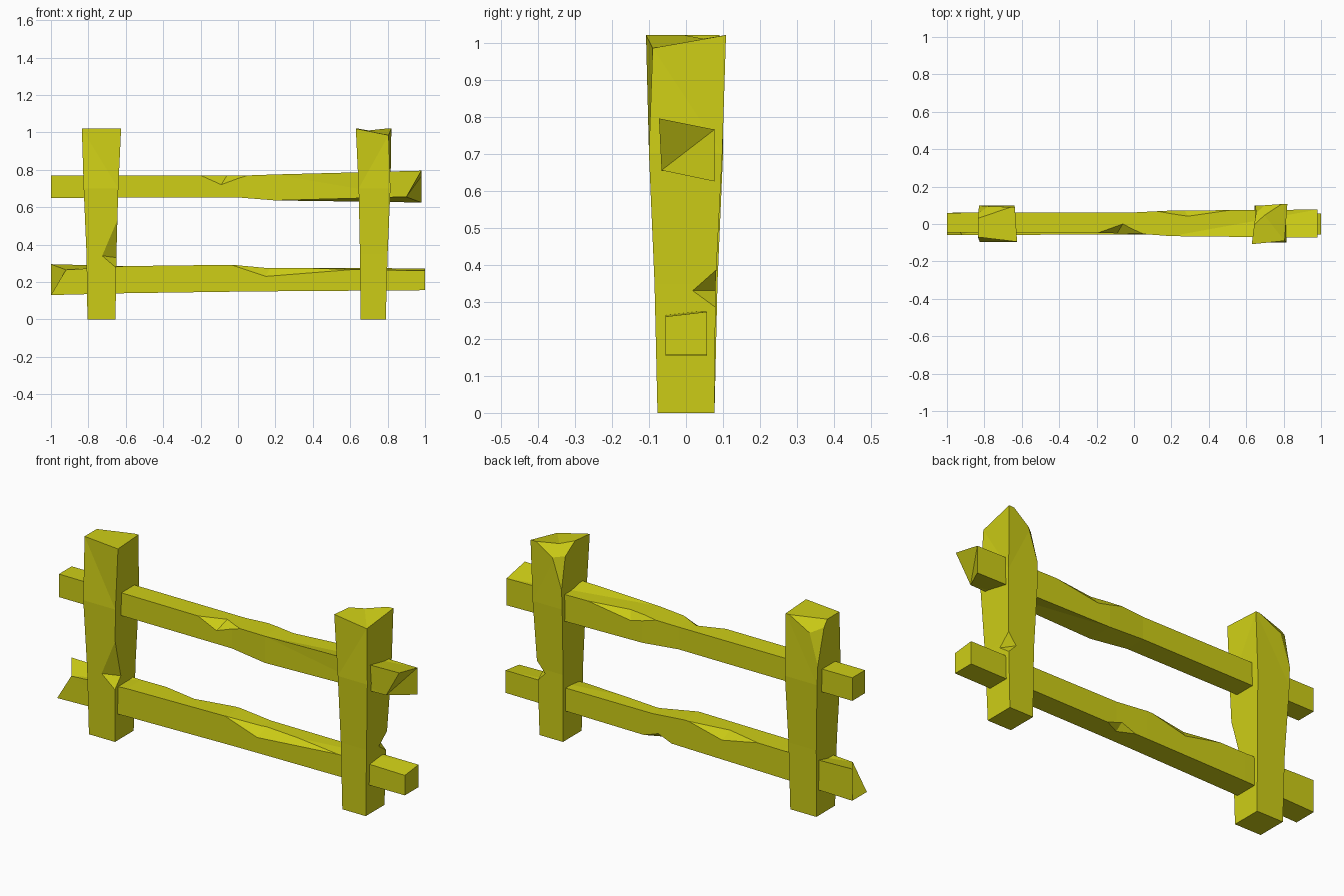
import bpy, bmesh
from mathutils import Vector

if "Cube" in bpy.data.objects:
    bpy.data.objects.remove(bpy.data.objects["Cube"])

mat = bpy.data.materials.new("yellow_wood")
mat.diffuse_color = (0.62, 0.62, 0.008, 1)
mat.use_nodes = True
mat.node_tree.nodes["Principled BSDF"].inputs["Base Color"].default_value = mat.diffuse_color


def make_object(name, bm):
    bmesh.ops.recalc_face_normals(bm, faces=bm.faces[:])
    mesh = bpy.data.meshes.new(name)
    bm.to_mesh(mesh)
    bm.free()
    mesh.materials.append(mat)
    ob = bpy.data.objects.new(name, mesh)
    bpy.context.collection.objects.link(ob)
    return ob


def loft(stations, axis, moved):
    """Four-sided beam; a station is (position, a0, a1, b0, b1).
    moved replaces single corners: {(station, corner): point}."""
    bm = bmesh.new()
    rings = []
    for i, (p, a0, a1, b0, b1) in enumerate(stations):
        ring = []
        for c, (a, b) in enumerate(((a0, b0), (a1, b0), (a1, b1), (a0, b1))):
            co = (a, b, p) if axis == 'Z' else (p, a, b)
            ring.append(bm.verts.new(moved.get((i, c), co)))
        rings.append(ring)
    for r, s in zip(rings, rings[1:]):
        for c in range(4):
            d = (c + 1) % 4
            bm.faces.new((r[c], r[d], s[d], s[c]))
    bm.faces.new(rings[0][::-1])
    bm.faces.new(rings[-1])
    bmesh.ops.recalc_face_normals(bm, faces=bm.faces[:])
    bmesh.ops.triangulate(bm, faces=bm.faces[:])
    return bm


def chip(bm, p, q, r, inside):
    """Slice a corner off along the plane through three points."""
    p, q, r, inside = map(Vector, (p, q, r, inside))
    n = (q - p).cross(r - p).normalized()
    if (inside - p).dot(n) > 0:
        n = -n
    bmesh.ops.bisect_plane(bm, geom=bm.verts[:] + bm.edges[:] + bm.faces[:],
                           plane_co=p, plane_no=n, clear_outer=True)
    bmesh.ops.holes_fill(bm, edges=[e for e in bm.edges if e.is_boundary], sides=0)


def notch(ob, a, b, t, f):
    """Cut a V from the edge a-b, with its crease running from t to f."""
    mid = (Vector(t) + Vector(f)) / 2
    bm = bmesh.new()
    v = [bm.verts.new(mid + (Vector(p) - mid) * 1.5) for p in (a, b, t, f)]
    for i, j, k in ((0, 1, 2), (0, 1, 3), (0, 2, 3), (1, 2, 3)):
        bm.faces.new((v[i], v[j], v[k]))
    cutter = make_object("notch_cutter", bm)
    cutter.hide_render = True
    mod = ob.modifiers.new("notch", 'BOOLEAN')
    mod.operation, mod.solver, mod.object = 'DIFFERENCE', 'EXACT', cutter
    bpy.context.view_layer.update()
    deps = bpy.context.evaluated_depsgraph_get()
    new = bpy.data.meshes.new_from_object(ob.evaluated_get(deps))
    ob.modifiers.clear()
    ob.data = new
    bpy.data.objects.remove(cutter)


# Left post: flared, chipped at the top back corner, notched at the front
bm = loft([(0, -.805, -.655, -.077, .077), (.35, -.81, -.65, -.085, .085),
           (.7, -.825, -.64, -.095, .10), (1.02, -.835, -.63, -.095, .095)], 'Z',
          {(3, 0): (-.835, -.07, 1.02), (3, 1): (-.625, -.095, 1.02),
           (3, 2): (-.637, .09, 1.02)})
chip(bm, (-.835, .03, 1.02), (-.66, .09, 1.02), (-.83, .097, .93), (-.73, 0, .5))
chip(bm, (-.835, .06, .96), (-.77, .095, .98), (-.827, .099, .80), (-.73, 0, .5))
post = make_object("left_post", bm)
notch(post, (-.645, -.09, .53), (-.65, -.083, .275),
      (-.65, -.035, .33), (-.725, -.084, .34))

# Right post
bm = loft([(0, .655, .79, -.077, .077), (.35, .652, .80, -.085, .08),
           (.7, .645, .815, -.10, .098), (1.02, .63, .82, -.105, .105)], 'Z',
          {(3, 0): (.63, -.108, 1.02), (3, 1): (.805, -.09, .985),
           (3, 2): (.82, .108, 1.02), (3, 3): (.655, .10, 1.02)})
chip(bm, (.635, -.01, 1.02), (.79, .107, 1.02), (.65, .098, .92), (.73, 0, .5))
chip(bm, (.64, .05, .96), (.71, .102, .98), (.647, .098, .80), (.73, 0, .5))
post = make_object("right_post", bm)
notch(post, (.801, .081, .385), (.798, .08, .285),
      (.798, .02, .33), (.755, .08, .33))

# Upper rail: thicker to the right, broken right end
bm = loft([(-1, -.045, .06, .65, .77), (0, -.05, .062, .652, .768),
           (.2, -.065, .072, .636, .775), (.98, -.07, .077, .625, .79)], 'X',
          {(3, 0): (.90, -.066, .655), (3, 2): (.98, .077, .765),
           (3, 3): (.98, -.073, .795)})
rail = make_object("upper_rail", bm)
notch(rail, (-.2, -.049, .77), (.05, -.053, .77),
      (-.06, 0, .768), (-.09, -.05, .72))
notch(rail, (.13, .068, .772), (.52, .074, .772),
      (.29, .04, .776), (.27, .072, .735))

# Lower rail: thicker to the left, broken left end
bm = loft([(-1, -.06, .06, .13, .295), (-.6, -.058, .062, .14, .285),
           (-.03, -.055, .06, .148, .292), (.15, -.055, .058, .15, .275),
           (1, -.055, .057, .156, .273)], 'X',
          {(0, 3): (-.92, -.058, .265), (4, 3): (1, -.055, .26)})
rail = make_object("lower_rail", bm)
notch(rail, (-.03, -.055, .29), (.62, -.055, .267),
      (.17, -.01, .275), (.15, -.055, .23))
notch(rail, (-.46, .062, .287), (-.06, .06, .291),
      (-.27, .025, .288), (-.25, .061, .245))
notch(rail, (.04, .06, .149), (.2, .058, .151),
      (.12, .02, .15), (.12, .059, .18))
